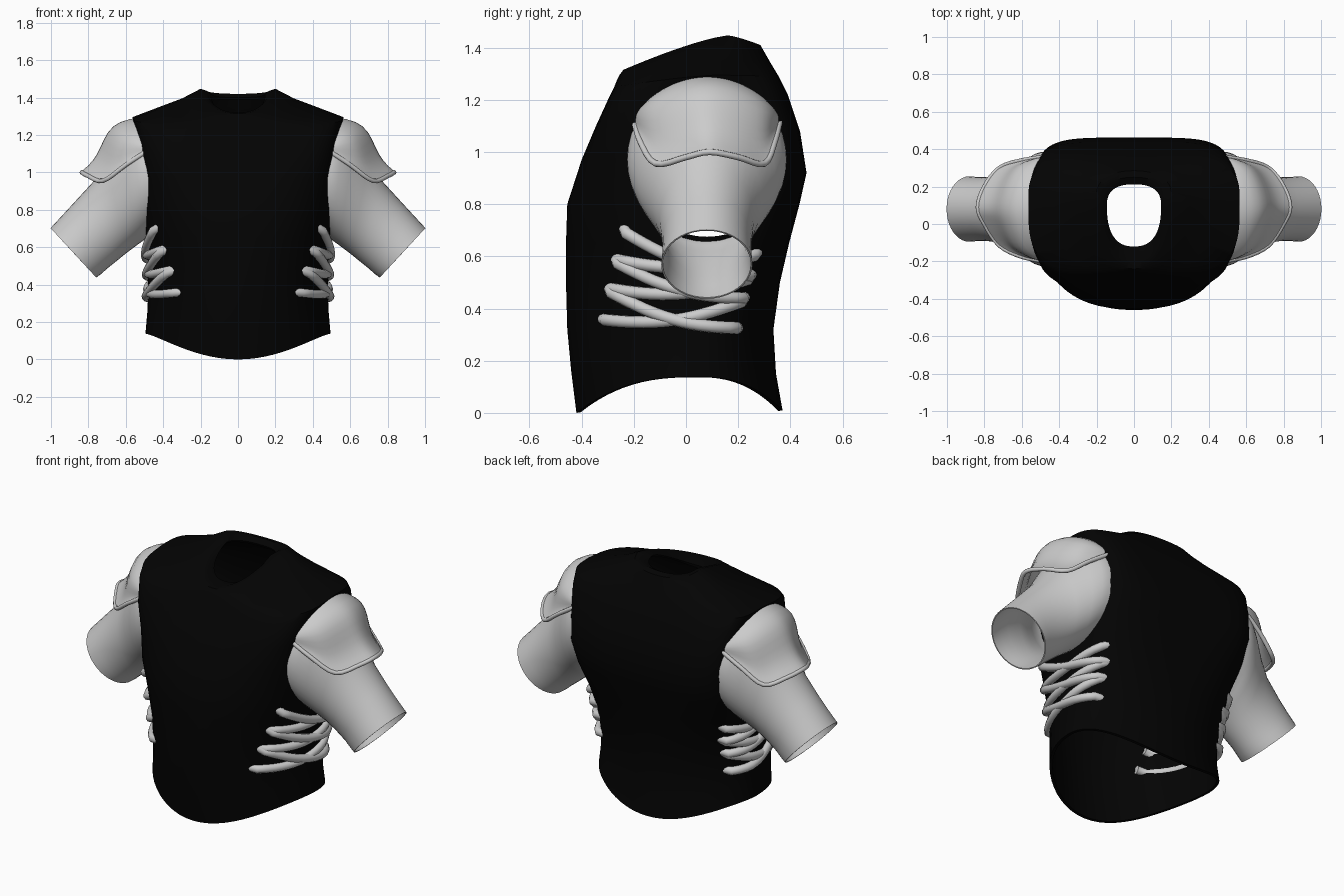
import bpy, bmesh, math
from mathutils import Vector
from mathutils.bvhtree import BVHTree

if "Cube" in bpy.data.objects:
    bpy.data.objects.remove(bpy.data.objects["Cube"])


def material(name, value):
    m = bpy.data.materials.new(name)
    m.diffuse_color = (value, value, value, 1)
    m.use_nodes = True
    m.node_tree.nodes["Principled BSDF"].inputs["Base Color"].default_value = m.diffuse_color
    return m


BLACK = material("black_cloth", 0.001)
GREY = material("light_grey_cloth", 0.6)


def grid_object(name, rows, mat, closed):
    """Skin a list of point rows with quads."""
    bm = bmesh.new()
    vs = [[bm.verts.new(p) for p in r] for r in rows]
    n = len(rows[0])
    for a, b in zip(vs, vs[1:]):
        for j in range(n if closed else n - 1):
            k = (j + 1) % n
            bm.faces.new((a[j], a[k], b[k], b[j]))
    me = bpy.data.meshes.new(name)
    bm.to_mesh(me)
    bm.free()
    ob = bpy.data.objects.new(name, me)
    bpy.context.collection.objects.link(ob)
    me.materials.append(mat)
    return ob


def thicken(ob, t, offset):
    m = ob.modifiers.new("thickness", 'SOLIDIFY')
    m.thickness, m.offset = t, offset


def finish(ob, angle=40):
    """Apply modifiers and shade smooth."""
    bpy.ops.object.select_all(action='DESELECT')
    ob.select_set(True)
    bpy.context.view_layer.objects.active = ob
    bpy.ops.object.convert(target='MESH')
    bpy.ops.object.shade_smooth_by_angle(angle=math.radians(angle))


def tube(name, pts, radius, mat):
    cu = bpy.data.curves.new(name, 'CURVE')
    cu.dimensions = '3D'
    cu.bevel_depth, cu.bevel_resolution, cu.use_fill_caps = radius, 3, True
    sp = cu.splines.new('POLY')
    sp.points.add(len(pts) - 1)
    for p, c in zip(sp.points, pts):
        p.co = (*c, 1)
    ob = bpy.data.objects.new(name, cu)
    bpy.context.collection.objects.link(ob)
    cu.materials.append(mat)
    finish(ob, 75)


# Vest body: half width, centre y, front y/z, back y/z, side z, squareness front/back, z blend
BODY = [
    (.495, .04, -.42, .00, .37, .01, .138, 2.0, 2.0, 2.6),
    (.485, .05, -.44, .16, .345, .15, .25, 2.0, 1.95, 2.0),
    (.480, .06, -.455, .32, .335, .32, .36, 2.0, 2.05, 2.0),
    (.480, .06, -.46, .50, .36, .50, .50, 2.1, 2.4, 2.0),
    (.492, .06, -.46, .65, .395, .65, .65, 2.3, 3.1, 2.0),
    (.520, .07, -.455, .80, .435, .80, .80, 2.5, 4.0, 2.0),
    (.530, .08, -.40, .97, .462, .92, .97, 3.0, 4.8, 2.0),
    (.530, .09, -.345, 1.10, .437, 1.08, 1.12, 4.4, 5.5, 1.5),
    (.550, .10, -.29, 1.22, .39, 1.22, 1.25, 4.5, 5.0, 1.3),
    (.565, .11, -.275, 1.25, .355, 1.29, 1.295, 3.6, 3.8, 1.3),
    (.420, .12, -.265, 1.275, .325, 1.34, 1.35, 2.8, 2.8, 1.3),
    (.300, .14, -.255, 1.295, .305, 1.375, 1.395, 2.4, 2.4, 1.3),
    (.200, .16, -.24, 1.315, .285, 1.41, 1.447, 2.2, 2.2, 1.3),
    (.165, .14, -.20, 1.32, .25, 1.42, 1.435, 2.3, 2.3, 1.3),
    (.145, .10, -.12, 1.31, .212, 1.40, 1.42, 2.5, 2.5, 1.2),
]


def body_ring(w, yc, yf, zf, yb, zb, zs, nf, nb, p, count=64):
    ring = []
    for i in range(count):
        a = math.tau * i / count
        c, s = math.cos(a), math.sin(a)
        n, ye, ze = (nb, yb, zb) if s > 0 else (nf, yf, zf)
        k = abs(s) ** (2 / n)
        x = math.copysign(w * abs(c) ** (2 / n), c)
        ring.append((x, yc + (ye - yc) * k, zs + (ze - zs) * k ** p))
    return ring


vest = grid_object("vest", [body_ring(*r) for r in BODY], BLACK, True)
probe = bmesh.new()
probe.from_mesh(vest.data)
surface = BVHTree.FromBMesh(probe)
thicken(vest, .016, -1)

# Armhole cutters
cutters = []
for s in (-1, 1):
    bm = bmesh.new()
    bmesh.ops.create_cone(bm, cap_ends=True, segments=48, radius1=.3, radius2=.3, depth=.4)
    for v in bm.verts:
        v.co = (s * .6 + v.co.z, .08 + v.co.x, .975 + v.co.y)
    bmesh.ops.recalc_face_normals(bm, faces=bm.faces)
    me = bpy.data.meshes.new("armhole_cutter")
    bm.to_mesh(me)
    bm.free()
    cut = bpy.data.objects.new("armhole_cutter", me)
    bpy.context.collection.objects.link(cut)
    cut.hide_render = True
    cutters.append(cut)
    m = vest.modifiers.new("armhole", 'BOOLEAN')
    m.operation, m.solver, m.object = 'DIFFERENCE', 'EXACT', cut
finish(vest)
for c in cutters:
    bpy.data.objects.remove(c)

# Sleeve rings: top x/z, bottom x/z, depth radius
SLEEVE = [
    (.45, 1.28, .45, .67, .304), (.51, 1.28, .485, .66, .302), (.56, 1.25, .505, .64, .290),
    (.62, 1.18, .54, .615, .260), (.70, 1.06, .60, .57, .208),
    (.77, .95, .655, .525, .178), (.88, .83, .705, .485, .167),
    (.94, .765, .732, .46, .168), (1.0, .70, .76, .44, .172),
]
# Shoulder pad lip control points, front to back
LIP = [Vector(p) for p in (
    (.47, -.20, 1.125), (.60, -.175, 1.04), (.72, -.115, .955), (.80, 0, .98), (.835, .09, 1.0),
    (.80, .20, .98), (.72, .30, .955), (.60, .34, 1.04), (.47, .36, 1.125))]


def lip_point(u):
    """Smooth curve through the lip points, u from 0 to 1."""
    t = u * (len(LIP) - 1)
    i = min(int(t), len(LIP) - 2)
    f = t - i
    a, b, c, d = (LIP[min(max(i + k, 0), len(LIP) - 1)] for k in (-1, 0, 1, 2))
    return .5 * (2 * b + (c - a) * f + (2 * a - 5 * b + 4 * c - d) * f * f
                 + (3 * b - a - 3 * c + d) * f ** 3)


def pad_row(u, steps=10):
    """Strip of the pad running from the armhole to the lip."""
    a = (u - .5) * math.radians(125)
    start = Vector((.53 - .07 * abs(2 * u - 1) ** 3, .08 + .308 * math.sin(a),
                    .98 + .308 * math.cos(a)))
    end = lip_point(u)
    out = Vector((.7 * math.cos(a), math.sin(a), .7 * math.cos(a))).normalized()
    span = (end - start).length
    row = []
    for k in range(steps + 1):
        f = k / steps
        bulge = span * (.10 * math.sin(math.pi * f) + .06 * math.sin(math.tau * f))
        row.append(start.lerp(end, f) + out * bulge)
    return row


# Lace holes (y, z) on front and back edges, and the crossings between them
FRONT = [(-.342, .36), (-.312, .48), (-.287, .592), (-.255, .71)]
BACK = [(.22, .325), (.245, .44), (.27, .525), (.295, .615)]
CROSS = [(0, 1), (1, 0), (1, 2), (2, 1), (2, 3), (3, 2)]


def lace_path(a, b, lift):
    pts = []
    for k in range(17):
        f = k / 16
        y = a[0] + (b[0] - a[0]) * f
        z = a[1] + (b[1] - a[1]) * f - .045 * math.sin(math.pi * f)
        hit, normal, _, _ = surface.ray_cast(Vector((2, y, z)), Vector((-1, 0, 0)))
        depth = -.03 if k in (0, 16) else lift
        pts.append(hit + normal * depth)
    return pts


for s, side in ((1, "right"), (-1, "left")):
    def flip(pts):
        return [(s * p[0], p[1], p[2]) for p in pts]

    # Sleeve with open cuff
    rings = []
    for tx, tz, bx, bz, ry in SLEEVE:
        ring = []
        for i in range(40):
            a = math.tau * i / 40
            h = .5 + .5 * math.cos(a)
            ring.append((bx + (tx - bx) * h, .08 + ry * math.sin(a), bz + (tz - bz) * h))
        rings.append(flip(ring))
    sleeve = grid_object(side + "_sleeve", rings[::s], GREY, True)
    thicken(sleeve, .006, 0)
    finish(sleeve)

    # Shoulder pad and its rolled lip
    pad = grid_object(side + "_shoulder_pad",
                      [flip(pad_row(i / 32)) for i in range(33)][::s], GREY, False)
    thicken(pad, .01, 0)
    finish(pad)
    tube(side + "_pad_lip", flip([lip_point(i / 32) for i in range(33)]), .012, GREY)

    # Side lacing
    for n, (i, j) in enumerate(CROSS):
        tube(f"{side}_lace_{n + 1}", flip(lace_path(FRONT[i], BACK[j], .004 + .007 * (n % 2))),
             .024, GREY)
probe.free()
